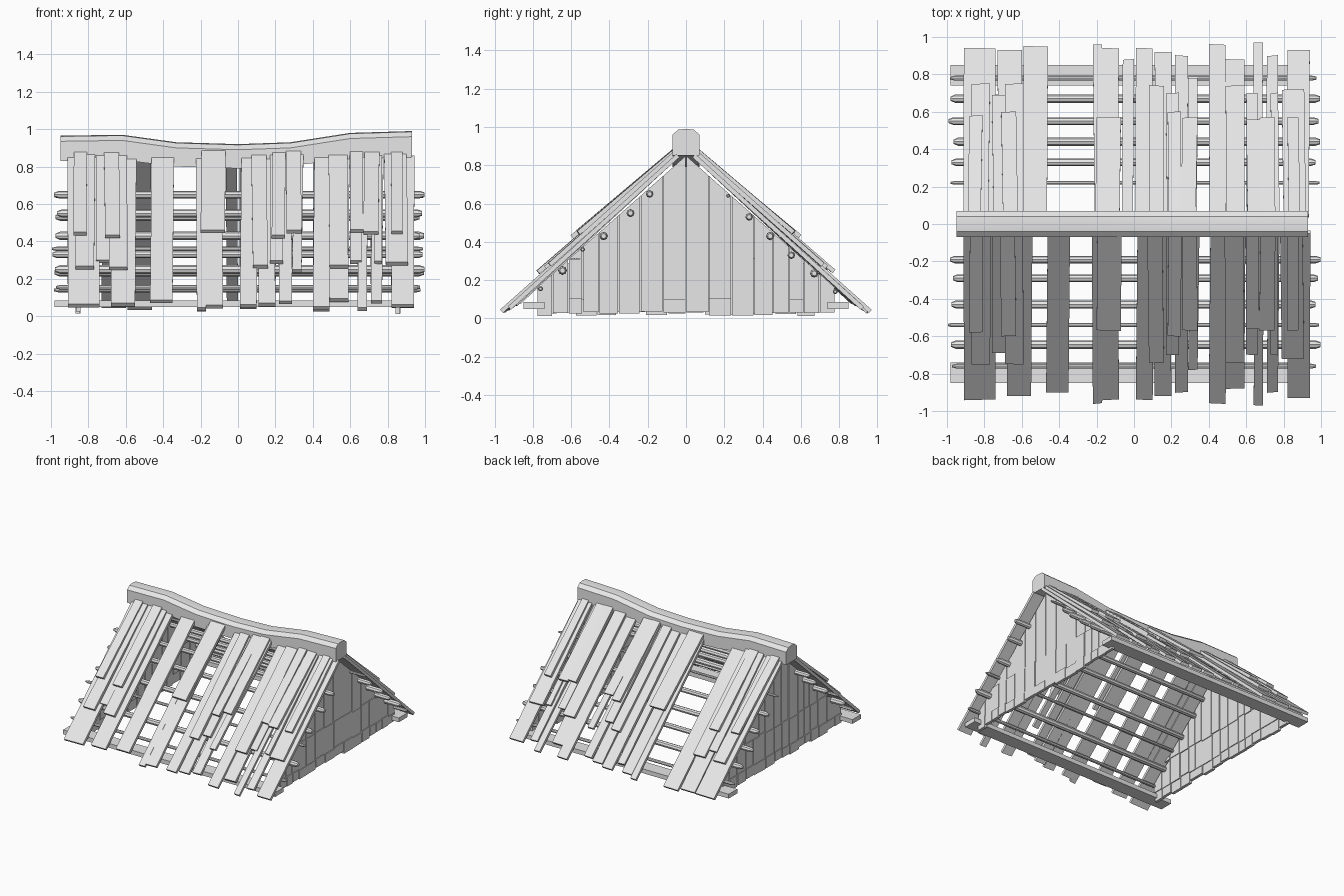
import bpy, bmesh, random
from math import sin, cos, pi
from mathutils import Vector

random.seed(4)
jit = random.uniform

old = bpy.data.objects.get("Cube")
if old:
    bpy.data.objects.remove(old)

wood = bpy.data.materials.new("pale_grey_wood")
wood.use_nodes = True
wood.diffuse_color = (0.8, 0.8, 0.8, 1)
wood.node_tree.nodes["Principled BSDF"].inputs["Base Color"].default_value = (0.8, 0.8, 0.8, 1)


def finish(bm, name, smooth=False):
    bmesh.ops.recalc_face_normals(bm, faces=bm.faces)
    mesh = bpy.data.meshes.new(name)
    bm.to_mesh(mesh)
    bm.free()
    mesh.materials.append(wood)
    obj = bpy.data.objects.new(name, mesh)
    bpy.context.collection.objects.link(obj)
    if smooth:
        bpy.ops.object.select_all(action="DESELECT")
        obj.select_set(True)
        bpy.context.view_layer.objects.active = obj
        bpy.ops.object.shade_smooth_by_angle(angle=pi / 6)


def block(bm, place):
    """Six-sided piece; place maps a corner (0 or 1 per axis) to a position."""
    for v in bmesh.ops.create_cube(bm, size=1)["verts"]:
        v.co = place(*(int(c > 0) for c in v.co))


def loft(bm, rings):
    """Skin a row of equal rings and cap both ends."""
    rows = [[bm.verts.new(p) for p in ring] for ring in rings]
    n = len(rows[0])
    for a, b in zip(rows, rows[1:]):
        for i in range(n):
            bm.faces.new((a[i], a[(i + 1) % n], b[(i + 1) % n], b[i]))
    bm.faces.new(rows[0])
    bm.faces.new(rows[-1])


# Roof planks: left edge, right edge and reach from the ridge, in hundredths
LONG = [(-22, -17, 96), (-17, -8, 94), (1, 10, 94), (11, 20, 92), (22, 29, 90),
        (40, 49, 96), (49, 59, 88), (64, 69, 97), (71, 77, 90), (82, 94, 93),
        (-91, -74, 94)]
MIDDLE = [(-87, -77, 75), (-76, -69, 69), (-69, -59, 75), (8, 16, 74), (17, 24, 70),
          (29, 34, 78), (49, 59, 74), (60, 66, 70), (73, 77, 70), (79, 91, 72)]
SHORT = [(-88, -81, 58), (-71, -63, 60), (-20, -7, 57), (18, 25, 60), (26, 34, 57),
         (60, 67, 56), (67, 75, 57), (82, 88, 57)]
ONLY_FRONT = [(-68, -55, 92), (-47, -35, 90)]
ONLY_BACK = [(-73, -60, 93), (-59, -46, 95), (-6, 0, 88)]


def planks(name, rows, side, top, end, usual_reach):
    """Each plank runs from height top at the ridge to about height end."""
    bm = bmesh.new()
    for left, right, reach in rows:
        far = reach / 100
        lean, tilt, lift = jit(-0.01, 0.01), jit(-0.006, 0.006), jit(-0.005, 0.005)
        drop = end + lift - 0.6 * (far - usual_reach)
        normal = Vector((0, side * (top - drop), far - 0.05)).normalized()

        def corner(i, j, k):
            y = far + tilt * (i - 0.5) if j else 0.05
            x = (right if i else left) / 100 + (0 if j else lean)
            p = Vector((x, side * y, drop if j else top + lift))
            return p - normal * (0 if k else 0.023)
        block(bm, corner)
    finish(bm, name)


for label, side, extra in (("front", -1, ONLY_FRONT), ("back", 1, ONLY_BACK)):
    planks(label + "_long_planks", LONG + extra, side, 0.862, 0.066, 0.93)
    planks(label + "_middle_planks", MIDDLE, side, 0.882, 0.275, 0.74)
    planks(label + "_short_planks", SHORT, side, 0.897, 0.457, 0.57)

# Round battens with tapered ends: y, z, radius
BATTENS = [(-0.19, 0.65, 0.02), (-0.29, 0.55, 0.021), (-0.43, 0.43, 0.022),
           (-0.54, 0.36, 0.012), (-0.645, 0.25, 0.023), (-0.76, 0.155, 0.013),
           (0.22, 0.64, 0.01), (0.33, 0.53, 0.02), (0.44, 0.43, 0.022),
           (0.55, 0.33, 0.02), (0.67, 0.235, 0.022), (0.78, 0.14, 0.013)]
bm = bmesh.new()
for y, z, r in BATTENS:
    start, end = jit(-0.995, -0.96), jit(0.97, 1.0)
    outline = [(start, r * 0.5), (start + 0.025, r), (end - 0.025, r), (end, r * 0.6)]
    loft(bm, [[(x, y + s * cos(a * pi / 4), z + s * sin(a * pi / 4)) for a in range(8)]
              for x, s in outline])
finish(bm, "roof_battens", True)

# Wall plates lying under the eaves
for label, side in (("front", -1), ("back", 1)):
    bm = bmesh.new()
    block(bm, lambda i, j, k: (0.93 if i else -0.98, side * (0.85 if j else 0.74),
                               0.085 if k else 0.05))
    finish(bm, label + "_wall_plate")


# Gables: three rows of upright boards trimmed to the roof line
def roof_line(y):
    return 0.85 - 0.885 * abs(y)


def gable(name, x):
    bm = bmesh.new()
    out = 1 if x > 0 else -1
    edges, y = [0], 0
    while y < 0.76:
        y += jit(0.07, 0.12)
        edges.append(min(y, 0.8))
    strips = [(a, b) for a, b in zip(edges, edges[1:])]
    strips += [(-b, -a) for a, b in strips]
    for a, b in strips:
        cuts = [jit(0.01, 0.035), jit(0.095, 0.11), jit(0.3, 0.32), 1]
        gap = jit(0.001, 0.004)
        for row in range(3):
            low, high = cuts[row], cuts[row + 1]
            if max(roof_line(a), roof_line(b)) <= low + 0.01:
                continue
            shift = out * (0.006 * (1 - row) + jit(-0.002, 0.002))

            def corner(i, j, k):
                y = b - gap if j else a + gap
                z = max(low, min(high, roof_line(y))) if k else low
                return (x + shift + (0.012 if i else -0.012), y, z)
            block(bm, corner)
    finish(bm, name)


gable("right_gable_boards", -0.85)
gable("left_gable_boards", 0.85)

# Sagging ridge beam: x, underside, top
SAG = [(-0.95, 0.83, 0.965), (-0.62, 0.835, 0.97), (-0.33, 0.8, 0.93), (0, 0.79, 0.92),
       (0.28, 0.805, 0.93), (0.6, 0.84, 0.98), (0.93, 0.85, 0.99)]
bm = bmesh.new()
loft(bm, [[(x, -0.07, low), (x, 0.07, low), (x, 0.07, high - 0.03), (x, 0.04, high - 0.004),
           (x, 0, high), (x, -0.04, high - 0.004), (x, -0.07, high - 0.03)]
          for x, low, high in SAG])
finish(bm, "ridge_beam", True)
